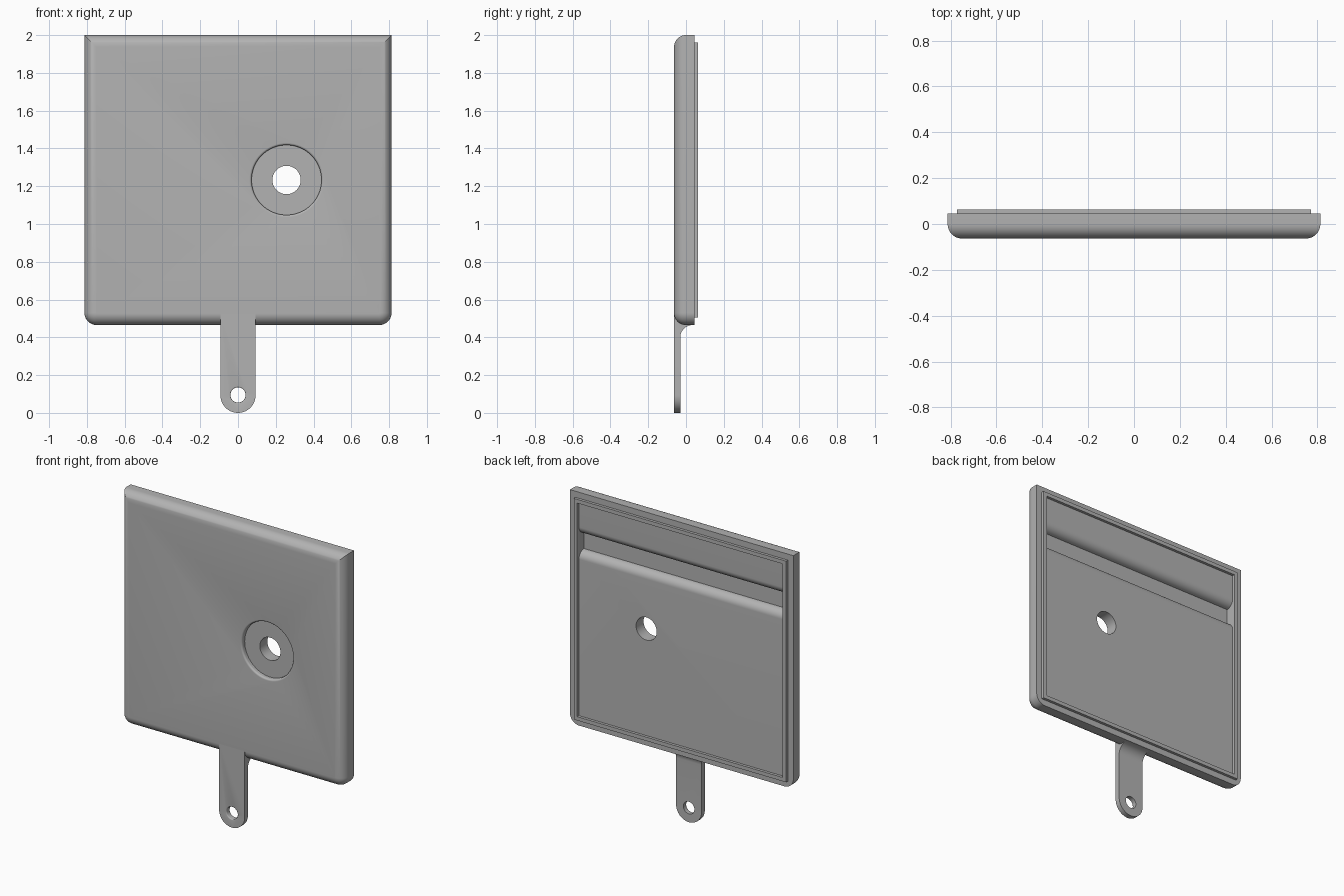
import bpy, bmesh
from math import sin, cos, pi

if "Cube" in bpy.data.objects:
    bpy.data.objects.remove(bpy.data.objects["Cube"])

grey = bpy.data.materials.new("plain_grey")
grey.use_nodes = True
grey.diffuse_color = (0.45, 0.45, 0.45, 1)
grey.node_tree.nodes["Principled BSDF"].inputs["Base Color"].default_value = grey.diffuse_color

FRONT, REAR, LIP = -0.063, 0.045, 0.063
HALF, BOTTOM, TOP = 0.813, 0.465, 2.0
ROUND = 0.062


def loft(name, rings, caps=True, closed=False):
    """Skin a list of equal-length point rings."""
    bm = bmesh.new()
    loops = [[bm.verts.new(p) for p in ring] for ring in rings]
    pairs = list(zip(loops, loops[1:])) + ([(loops[-1], loops[0])] if closed else [])
    for a, b in pairs:
        for i in range(len(a)):
            j = (i + 1) % len(a)
            bm.faces.new((a[i], a[j], b[j], b[i]))
    if caps:
        bm.faces.new(loops[0])
        bm.faces.new(loops[-1])
    bmesh.ops.recalc_face_normals(bm, faces=bm.faces)
    mesh = bpy.data.meshes.new(name)
    bm.to_mesh(mesh)
    bm.free()
    mesh.materials.append(grey)
    obj = bpy.data.objects.new(name, mesh)
    bpy.context.collection.objects.link(obj)
    return obj


def arc(cx, cy, r, start, end, n=12):
    return [(cx + r * cos(start + (end - start) * i / n),
             cy + r * sin(start + (end - start) * i / n)) for i in range(n + 1)]


def prism_x(name, profile, half):
    return loft(name, [[(x, y, z) for y, z in profile] for x in (-half, half)])


def prism_y(name, outline, y0, y1):
    return loft(name, [[(x, y, z) for x, z in outline] for y in (y0, y1)])


def hole_cutter(name, x, z, steps, n=64):
    """Turned cutter along y; steps are (radius, y)."""
    return loft(name, [[(x + r * cos(2 * pi * i / n), y, z + r * sin(2 * pi * i / n))
                        for i in range(n)] for r, y in steps])


def combine(obj, tool, operation):
    mod = obj.modifiers.new(operation.lower(), "BOOLEAN")
    mod.operation, mod.object, mod.solver = operation, tool, "EXACT"
    bpy.context.view_layer.objects.active = obj
    bpy.ops.object.modifier_apply(modifier=mod.name)
    bpy.data.objects.remove(tool)


def smooth(obj):
    bpy.ops.object.select_all(action="DESELECT")
    obj.select_set(True)
    bpy.context.view_layer.objects.active = obj
    bpy.ops.object.shade_smooth_by_angle(angle=pi / 6)


def plate_ring(inset, y):
    """Plate outline: square top corners, rounded bottom corners."""
    r, w, low = 0.065 - inset, HALF - inset, BOTTOM + inset
    outline = arc(-w + r, low + r, r, pi, 1.5 * pi) + arc(w - r, low + r, r, 1.5 * pi, 2 * pi)
    outline += [(w, TOP - inset), (-w, TOP - inset)]
    return [(x, y, z) for x, z in outline]


# Main plate with rounded front edges
rings = [plate_ring(0, REAR)]
rings += [plate_ring(ROUND * (1 - cos(t)), FRONT + ROUND * (1 - sin(t)))
          for t in (pi / 2 * i / 12 for i in range(13))]
plate = loft("main_plate", rings)

# Counterbored hole with a softened rim
rim = [(0.197 - 0.012 * sin(t), FRONT + 0.012 * (1 - cos(t)))
       for t in (pi / 2 * i / 6 for i in range(7))]
combine(plate, hole_cutter("bore_cutter", 0.257, 1.233,
        [(0.197, -0.1)] + rim + [(0.185, -0.033), (0.075, -0.033), (0.075, 0.1)]), "DIFFERENCE")

# Rear groove with rounded shoulders
r, floor = 0.052, -0.007
upper = arc(floor + 0, 1.72 + r, r, 1.5 * pi, 2 * pi)
lower = arc(floor + 0, 1.61 - r, r, 0, 0.5 * pi)
groove = upper + [(0.1, 1.72 + r), (0.1, 1.61 - r)] + lower
combine(plate, prism_x("groove_cutter", groove, 0.748), "DIFFERENCE")
smooth(plate)


# Raised lip around the rear
def frame_ring(inset, y):
    w, low, high = HALF - inset, BOTTOM + inset, TOP - inset
    return [(-w, y, low), (w, y, low), (w, y, high), (-w, y, high)]


loft("rear_lip", [frame_ring(0.04, 0.04), frame_ring(0.04, LIP),
                  frame_ring(0.065, LIP), frame_ring(0.065, 0.04)], caps=False, closed=True)

# Hanging tab: side profile with a fillet, trimmed to a round end
side = [(FRONT, -0.01), (-0.03, -0.01)] + arc(0.035, 0.4, 0.065, pi, 0.5 * pi)
side += [(0.035, 0.527), (FRONT, 0.527)]
tab = prism_x("hanging_tab", side, 0.15)
outline = arc(0, 0.093, 0.093, pi, 2 * pi, 32) + [(0.093, 0.6), (-0.093, 0.6)]
combine(tab, prism_y("tab_trim", outline, -0.2, 0.2), "INTERSECT")
rim = [(0.046 - 0.006 * sin(t), FRONT + 0.006 * (1 - cos(t)))
       for t in (pi / 2 * i / 4 for i in range(5))]
combine(tab, hole_cutter("tab_hole_cutter", 0, 0.095,
        [(0.046, -0.1)] + rim + [(0.04, 0.1)], 40), "DIFFERENCE")
smooth(tab)
